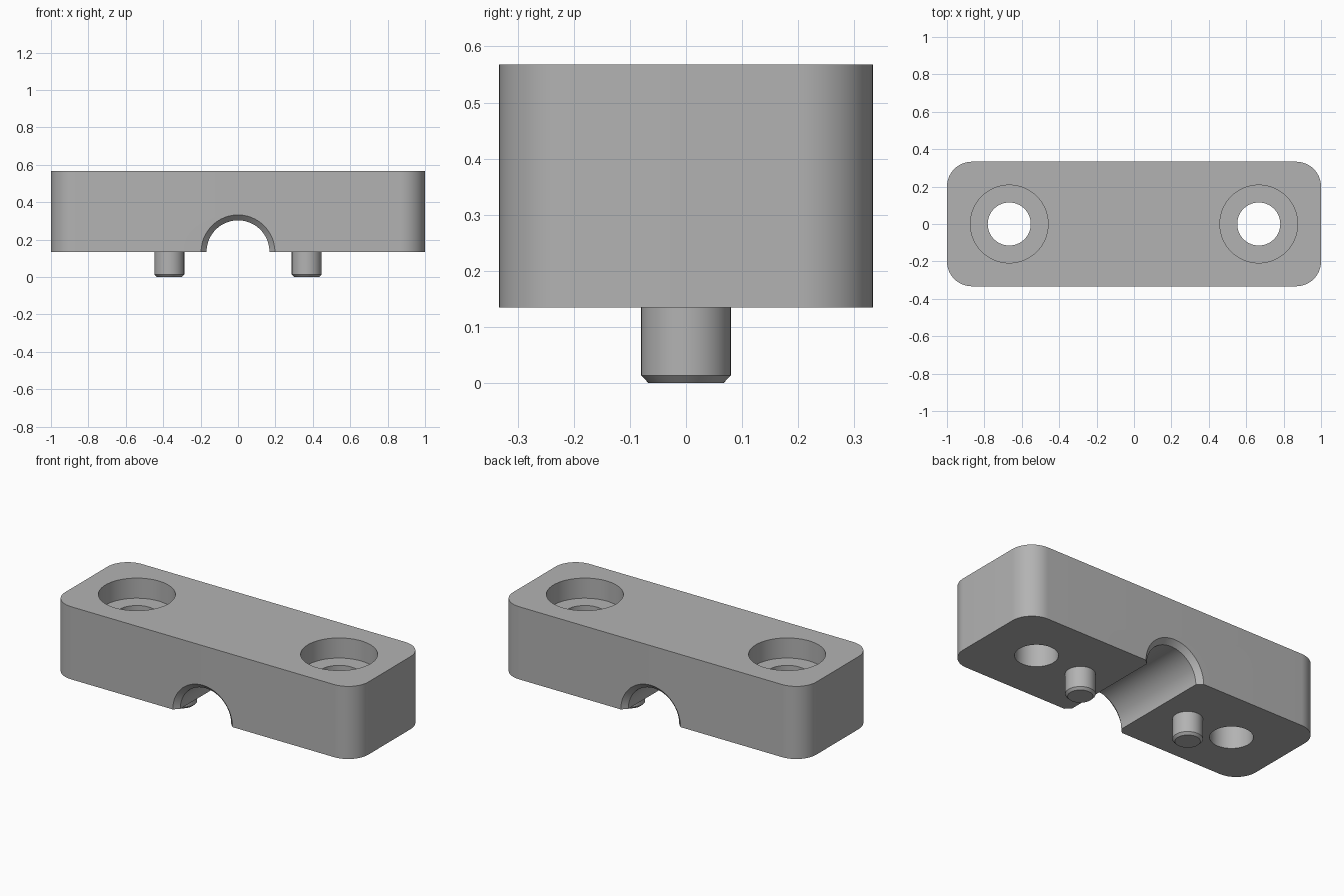
import bpy, bmesh, math
from mathutils import Matrix

if "Cube" in bpy.data.objects:
    bpy.data.objects.remove(bpy.data.objects["Cube"], do_unlink=True)

BASE, TOP = 0.135, 0.568
HALF_X, HALF_Y, CORNER = 1.0, 0.333, 0.133
HOLE_X, PEG_X = 0.667, 0.367

grey = bpy.data.materials.new("plain grey")
grey.use_nodes = True
colour = (0.45, 0.45, 0.45, 1)
grey.diffuse_color = colour
grey.node_tree.nodes["Principled BSDF"].inputs["Base Color"].default_value = colour


def finish(name, bm):
    """Turn a bmesh into a grey object."""
    bmesh.ops.recalc_face_normals(bm, faces=bm.faces)
    mesh = bpy.data.meshes.new(name)
    bm.to_mesh(mesh)
    bm.free()
    mesh.materials.append(grey)
    obj = bpy.data.objects.new(name, mesh)
    bpy.context.collection.objects.link(obj)
    return obj


def turned(name, profile, matrix, sides=64):
    """Closed solid turned around z from (radius, height) pairs."""
    bm = bmesh.new()
    rings = []
    for r, h in profile:
        rings.append([bm.verts.new((r * math.cos(math.tau * i / sides),
                                    r * math.sin(math.tau * i / sides), h))
                      for i in range(sides)])
    for a, b in zip(rings, rings[1:]):
        for i in range(sides):
            j = (i + 1) % sides
            bm.faces.new((a[i], a[j], b[j], b[i]))
    bm.faces.new(rings[0][::-1])
    bm.faces.new(rings[-1])
    bm.transform(matrix)
    return finish(name, bm)


def smooth(obj):
    bpy.ops.object.select_all(action='DESELECT')
    obj.select_set(True)
    bpy.context.view_layer.objects.active = obj
    bpy.ops.object.shade_smooth_by_angle(angle=math.radians(30))


# Block with rounded upright corners
bm = bmesh.new()
bmesh.ops.create_cube(bm, size=1, matrix=Matrix.Translation((0, 0, (BASE + TOP) / 2))
                      @ Matrix.Diagonal((2 * HALF_X, 2 * HALF_Y, TOP - BASE, 1)))
upright = [e for e in bm.edges if abs(e.verts[0].co.z - e.verts[1].co.z) > 0.1]
bmesh.ops.bevel(bm, geom=upright, offset=CORNER, segments=16, profile=0.5, affect='EDGES')
block = finish("clamp_block", bm)

# Counterbored screw holes
cutters = []
for side, x in (("right", -HOLE_X), ("left", HOLE_X)):
    floor = TOP - 0.12
    cutters.append(turned(side + "_hole_cutter",
                          [(0.115, BASE - 0.1), (0.115, floor), (0.208, floor), (0.208, TOP + 0.1)],
                          Matrix.Translation((x, 0, 0))))

# Half-round groove, flared at both ends
flare, over = 0.029, 0.05
groove = [(0.168 + flare + over, -HALF_Y - over), (0.168, -HALF_Y + flare),
          (0.168, HALF_Y - flare), (0.168 + flare + over, HALF_Y + over)]
cutters.append(turned("groove_cutter", groove,
                      Matrix.Translation((0, 0, BASE)) @ Matrix.Rotation(math.pi / 2, 4, 'X'), 96))

bpy.context.view_layer.objects.active = block
for cutter in cutters:
    cutter.hide_render = True
    mod = block.modifiers.new("cut", 'BOOLEAN')
    mod.operation, mod.solver, mod.object = 'DIFFERENCE', 'EXACT', cutter
    bpy.ops.object.modifier_apply(modifier=mod.name)
for cutter in cutters:
    bpy.data.objects.remove(cutter, do_unlink=True)
smooth(block)

# Locating pegs with chamfered tips
for side, x in (("right", -PEG_X), ("left", PEG_X)):
    peg = turned(side + "_peg", [(0.067, 0), (0.08, 0.0135), (0.08, BASE + 0.01)],
                 Matrix.Translation((x, 0, 0)), 48)
    smooth(peg)
